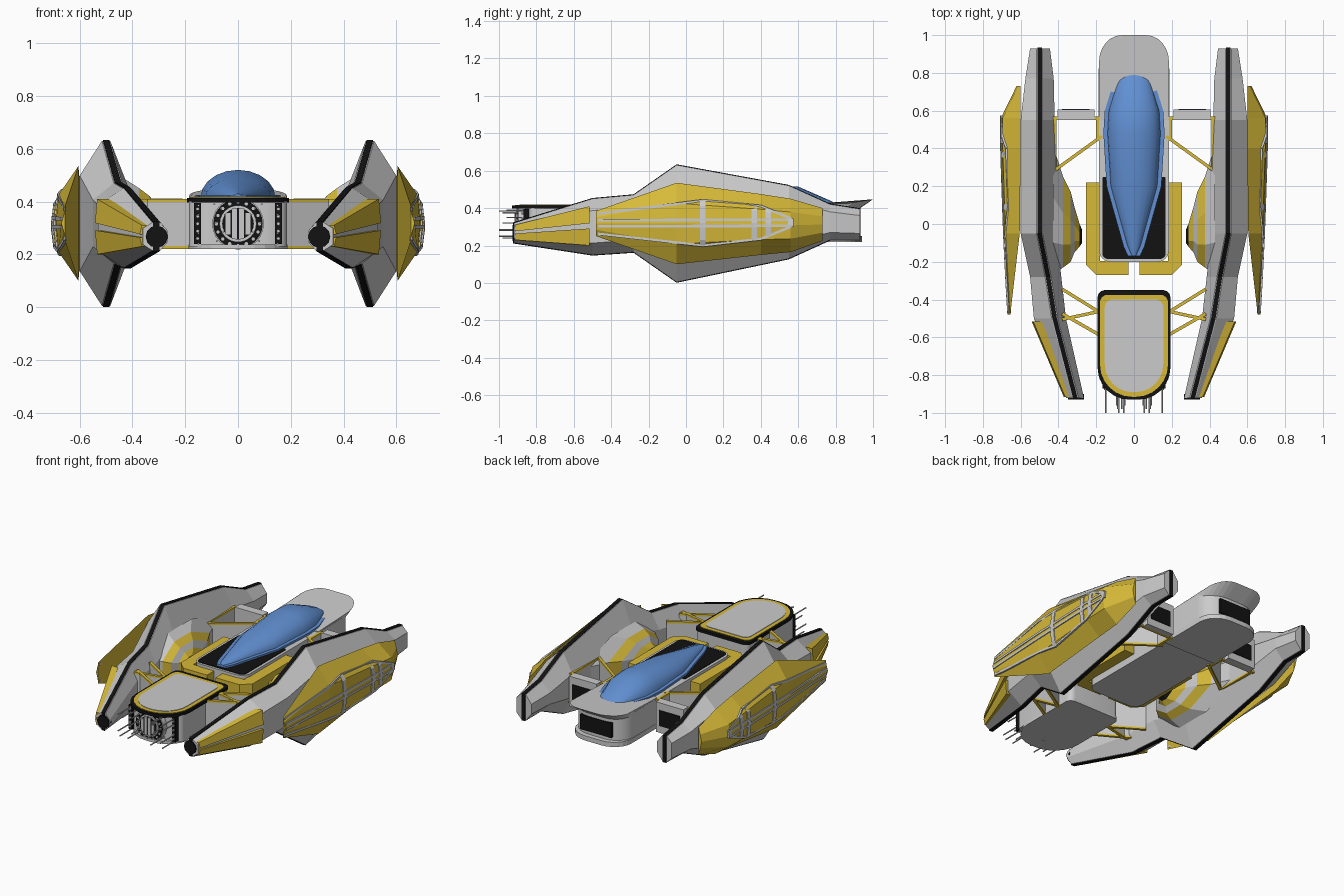
import bpy, bmesh, math

if "Cube" in bpy.data.objects:
    bpy.data.objects.remove(bpy.data.objects["Cube"])

YELLOW, BLACK, BLUE = (0.68, 0.49, 0.04), (0.006, 0.006, 0.006), (0.12, 0.28, 0.65)
C = 0.316  # height of the nacelle centre line
mats = {}


def build(name, shells, color=None, mirror=False, smooth=False):
    """Each shell is a list of rings, lofted and capped."""
    bm = bmesh.new()
    for rings in shells:
        vs = [[bm.verts.new(p) for p in r] for r in rings]
        n = len(vs[0])
        for a, b in zip(vs, vs[1:]):
            for i in range(n):
                bm.faces.new((a[i], a[(i + 1) % n], b[(i + 1) % n], b[i]))
        bm.faces.new(vs[0][::-1])
        bm.faces.new(vs[-1])
    bmesh.ops.recalc_face_normals(bm, faces=bm.faces)
    me = bpy.data.meshes.new(name)
    bm.to_mesh(me)
    bm.free()
    ob = bpy.data.objects.new(name, me)
    bpy.context.collection.objects.link(ob)
    if color:
        if color not in mats:
            mats[color] = bpy.data.materials.new("paint")
            mats[color].diffuse_color = (*color, 1)
        me.materials.append(mats[color])
    if mirror:
        ob.modifiers.new("mirror", "MIRROR")
    if smooth:
        bpy.ops.object.select_all(action='DESELECT')
        ob.select_set(True)
        bpy.context.view_layer.objects.active = ob
        bpy.ops.object.shade_smooth_by_angle(angle=math.radians(35))
    return ob


def prism(pts, z0, z1):
    return [[(x, y, z) for x, y in pts] for z in (z0, z1)]


def box(x0, x1, y0, y1, z0, z1):
    return prism([(x0, y0), (x1, y0), (x1, y1), (x0, y1)], z0, z1)


def wall(a, b, t, z0, z1):
    dx, dy = b[0] - a[0], b[1] - a[1]
    k = t / math.hypot(dx, dy)
    nx, ny = -dy * k, dx * k
    return prism([(a[0] + nx, a[1] + ny), (b[0] + nx, b[1] + ny),
                  (b[0] - nx, b[1] - ny), (a[0] - nx, a[1] - ny)], z0, z1)


def rod(x, z, r, y0, y1, n=24):
    return [[(x + r * math.cos(i * math.tau / n), y, z + r * math.sin(i * math.tau / n))
             for i in range(n)] for y in (y0, y1)]


def outline(w, y0, y1, front, rear, n=7):
    """Rectangle with elliptical corners (rx, ry) at either end."""
    pts = []
    for sx, sy, a0 in ((1, 1, 0), (-1, 1, 90), (-1, -1, 180), (1, -1, 270)):
        rx, ry = rear if sy > 0 else front
        for i in range(n):
            a = math.radians(a0 + 90 * i / (n - 1))
            yc = y1 - ry if sy > 0 else y0 + ry
            pts.append((sx * (w - rx) * 0.999 + rx * math.cos(a), yc + ry * math.sin(a)))
    return pts


def lerp_table(table, y):
    for a, b in zip(table, table[1:]):
        if y <= b[0]:
            k = (y - a[0]) / (b[0] - a[0])
            return [p + (q - p) * k for p, q in zip(a, b)]
    return list(table[-1])


# Side nacelles: y, ridge x, top z, bottom z, outer x, inner x
HULL = [(-0.92, .31, .32, .215, .36, .265), (-0.5, .42, .45, .15, .53, .36),
        (-0.28, .455, .47, .165, .55, .385), (-0.05, .50, .63, .005, .60, .41),
        (0.55, .50, .52, .13, .60, .42), (0.77, .50, .42, .23, .575, .425),
        (0.93, .50, .395, .23, .55, .445)]
hull, stripe = [], []
for y, x, t, b, o, i in HULL:
    c, h = (t + b) / 2, (t - b) / 2
    hull.append([(x - .016, y, t), (x + .016, y, t), (o, y, c + .58 * h), (o, y, c - .58 * h),
                 (x + .016, y, b), (x - .016, y, b), (i, y, c - .38 * h), (i, y, c + .38 * h)])
    ye = y + (.004 if y > .9 else -.004 if y < -.9 else 0)
    stripe.append([(x - .012, ye, t + .004), (x + .012, ye, t + .004),
                   (x + .012, ye, b - .004), (x - .012, ye, b - .004)])
build("nacelle_hull", [hull], None, True)
build("nacelle_ridge_stripe", [stripe], BLACK, True)
build("nacelle_nose_cap", [rod(.308, .267, .042, -.928, -.90, 12)], BLACK, True)

# Yellow panels on the outside of the nacelle noses
panels = []
for s in (-1, 1):
    panels.append([[(x - .02, y, c + s * g), (x + .012, y, c + s * g),
                    (x + .004, y, c + s * h), (x - .04, y, c + s * h)]
                   for y, x, c, g, h in ((-.915, .36, .27, .006, .04), (-.515, .53, .305, .014, .105))])
build("nose_side_panel", panels, YELLOW, True)

# Domed outer pods: y, inner x, outer x, top z, bottom z
POD = [(-0.48, .655, .67, .385, .25), (-0.05, .605, .69, .535, .10), (0.4, .60, .705, .475, .15),
       (0.56, .60, .705, .45, .165), (0.73, .60, .622, .40, .225)]
pod = []
for y, i, o, t, b in POD:
    c, h = (t + b) / 2, (t - b) / 2
    pod.append([(i, y, t), (o - .01, y, c + .5 * h), (o, y, c), (o - .01, y, c - .5 * h), (i, y, b)])
build("outer_pod", [pod], YELLOW, True)


def pod_x(y, z):
    _, i, o, t, b = lerp_table(POD, y)
    k = abs(z - (t + b) / 2) / ((t - b) / 2)
    return o - .02 * k if k < .5 else o - .01 - (o - .01 - i) * (k - .5) * 2


def ribbon(a, b, w=.009, n=8):
    """Thin strip following the pod surface between two (y, z) points."""
    dy, dz = b[0] - a[0], b[1] - a[1]
    k = w / math.hypot(dy, dz)
    ny, nz = -dz * k, dy * k
    rings = []
    for j in range(n + 1):
        y, z = a[0] + dy * j / n, a[1] + dz * j / n
        x = pod_x(y, z)
        rings.append([(x + s, y + q * ny, z + q * nz)
                      for s, q in ((-.006, -1), (.005, -1), (.005, 1), (-.006, 1))])
    return rings


lines = [((-.47, .37), (.09, .44)), ((.09, .44), (.40, .41)), ((.40, .41), (.56, .345)),
         ((-.47, .262), (.09, .20)), ((.09, .20), (.40, .235)), ((.40, .235), (.56, .30)),
         ((.56, .345), (.56, .30)), ((-.47, .335), (.55, .338)), ((-.47, .303), (.55, .305)),
         ((.09, .20), (.09, .44)), ((.365, .23), (.365, .41)), ((.44, .25), (.44, .395))]
build("pod_grey_trim", [ribbon(a, b, .015 if a[0] == b[0] else .007) for a, b in lines], None, True)

# Stepped bulge on the inner side of each nacelle: x, front y, rear y, half height
STEPS = [(.43, -.27, .42, .17), (.375, -.23, .25, .135), (.335, -.20, .17, .105),
         (.315, -.15, .09, .075), (.288, -.12, .0, .05), (.275, -.10, -.03, .035)]


def step_ring(x, a, b, h):
    d = b - a
    half = [(a, .4 * h), (a + .25 * d, h), (a + .6 * d, h), (b, .4 * h)]
    return [(x, y, C + z) for y, z in half] + [(x, y, C - z) for y, z in half[::-1]]


for k, col in enumerate((None, YELLOW, None, YELLOW, BLACK)):
    build(f"inner_bulge_step_{k + 1}", [[step_ring(*STEPS[k]), step_ring(*STEPS[k + 1])]], col, True)

# Main fuselage with cockpit tray
tail = (.13, .12)
build("fuselage", [prism(outline(.185, -.20, .91, (.06, .06), tail), .225, .408)], None, smooth=True)
build("fuselage_bottom_lip", [prism(outline(.187, .5, .94, (.01, .01), tail), .22, .25)])
build("cockpit_tray", [prism(outline(.168, -.185, .25, (.03, .03), (.01, .01)), .38, .412)], BLACK)
lip = outline(.185, .55, 1.0, (.01, .01), (.12, .14))
low = outline(.18, .55, .91, (.01, .01), (.12, .12))
build("tail_lip", [[[(x, y, .385) for x, y in low],
                    [(x, y, .413 + max(0, y - .8) * .17) for x, y in lip]]])
build("tail_window", [box(-.11, .11, .85, .915, .27, .365)], BLACK)

# Canopy and its rim: y, half width, top z
CAN = [(-.17, .012, .43), (-.12, .035, .44), (.2, .125, .487), (.48, .142, .52),
       (.6, .135, .515), (.76, .085, .445), (.80, .05, .425)]
build("canopy", [[[(w * math.cos(math.pi * i / 10), y, .415 + (t - .415) * math.sin(math.pi * i / 10))
                   for i in range(11)] for y, w, t in CAN]], BLUE, smooth=True)
build("canopy_rim", [[[(s * (w + .02), y, z) for s, z in ((-1, .41), (1, .41), (1, .424), (-1, .424))]
                      for y, w, t in CAN]], BLUE)

# Yellow collar around the cockpit
build("cockpit_collar", [prism([(.03, -.27), (.20, -.27), (.255, -.215), (.255, .22), (.18, .22),
                                (.18, -.195), (.03, -.195)], .27, .39)], YELLOW, True)

# Front module: deck layers, body and belly
fr, rr = (.17, .17), (.04, .04)
build("front_module_body", [prism(outline(.185, -.86, -.355, (.10, .05), rr), .23, .40)], None, smooth=True)
build("front_module_belly", [prism(outline(.188, -.91, -.355, fr, rr), .22, .238)])
build("front_deck_edge", [prism(outline(.193, -.93, -.35, fr, rr), .397, .414)], BLACK)
build("front_deck_border", [prism(outline(.18, -.915, -.375, fr, rr), .40, .417)], YELLOW)
build("front_deck_top", [prism(outline(.155, -.89, -.40, (.145, .15), rr), .40, .42)])

# Round intake with studs and vertical slats
build("intake_housing", [rod(0, C, .098, -.895, -.82)], None, smooth=True)
build("intake_ring", [rod(0, C, .094, -.90, -.88)], BLACK)
build("intake_studs", [rod(.082 * math.cos(a), C + .082 * math.sin(a), .007, -.905, -.89, 6)
                       for a in (i * math.tau / 16 for i in range(16))])
build("intake_inner_ring", [rod(0, C, .07, -.908, -.88)])
build("intake_core", [rod(0, C, .06, -.911, -.88)], BLACK)
build("intake_slats", [box(x - .009, x + .009, -.916, -.90, C - h, C + h)
                       for x, h in ((-.038, .04), (-.013, .058), (.013, .058), (.038, .04))])
build("intake_side_rail", [box(.14, .166, -.87, -.82, .24, .395)], BLACK, True)
build("rail_studs", [rod(.153, .26 + .028 * i, .007, -.88, -.85, 6) for i in range(5)], None, True)

# Thin forward probes
probes = [(.15, .385), (.15, .24), (.09, .39), (.08, .25), (.065, .375), (.05, .35),
          (.055, .285), (.085, .32), (.15, .35), (.15, .28)]
build("front_probes", [rod(x, z, .004, -1.0 + .02 * (i % 3), -.84, 6)
                       for i, (x, z) in enumerate(probes)], None, True)

# Connecting walls with yellow edge trim
walls = [((.17, .56), (.44, .56)), ((.17, .465), (.44, .27)), ((.193, .45), (.193, .56)),
         ((.42, .27), (.42, .56)), ((.17, -.475), (.38, -.345)), ((.17, -.46), (.38, -.505)),
         ((.17, -.595), (.38, -.475))]
build("strut_walls", [wall(a, b, .006, .225, .405) for a, b in walls], None, True)
build("strut_trim", [wall(a, b, .0085, z, z + .012) for a, b in walls for z in (.22, .398)], YELLOW, True)

# Rear thruster boxes between fuselage and nacelles
build("thruster_box", [box(.21, .405, .55, .605, .22, .412)], None, True)
build("thruster_window", [box(.235, .38, .58, .609, .265, .365)], BLACK, True)

for m in bpy.data.materials:
    if m.users and not m.is_grease_pencil:
        m.use_nodes = True
        m.node_tree.nodes["Principled BSDF"].inputs["Base Color"].default_value = m.diffuse_color
